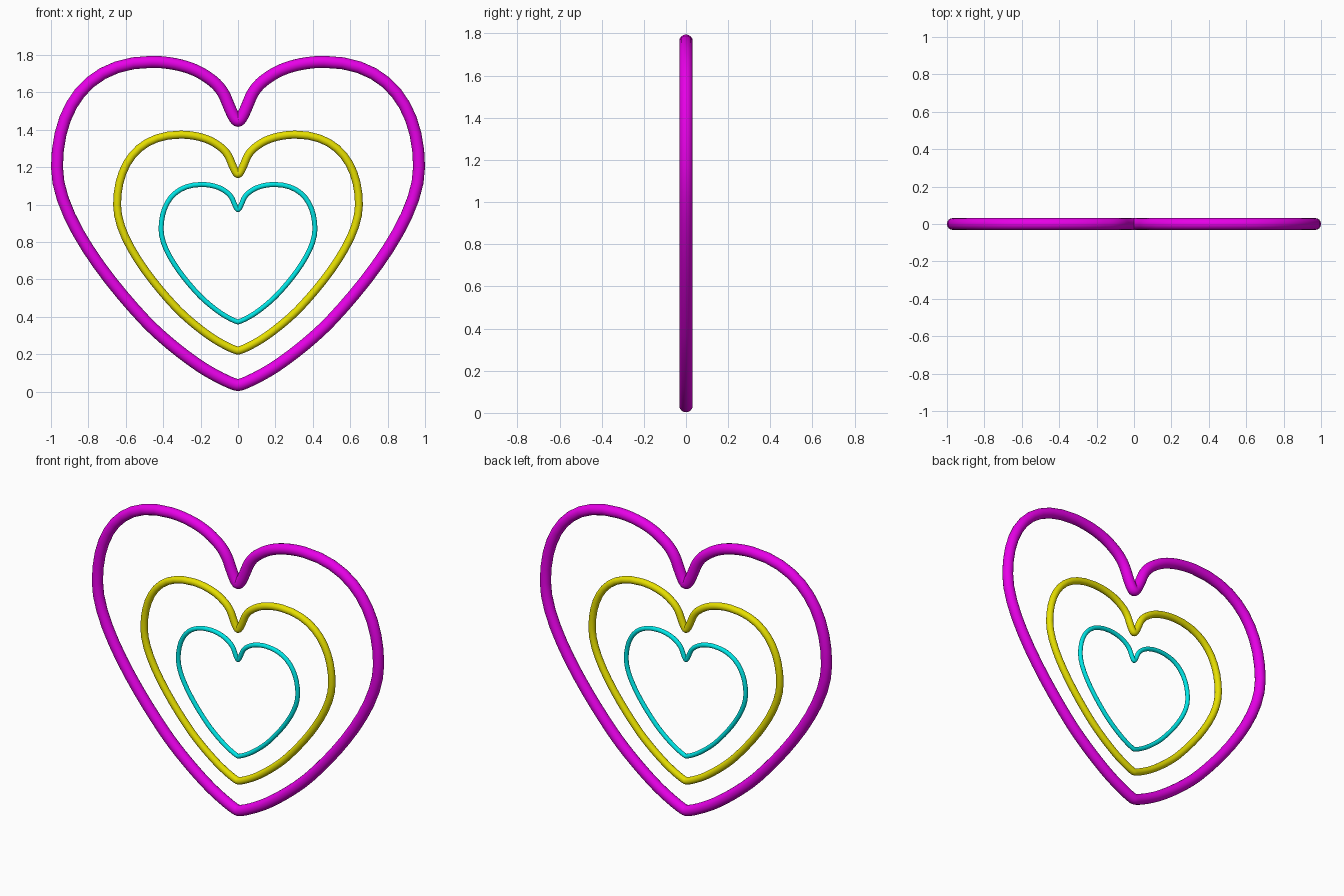
import bpy

if "Cube" in bpy.data.objects:
    bpy.data.objects.remove(bpy.data.objects["Cube"])

# Right half of the heart from notch to tip: (point, incoming, outgoing) in x, z
NOTCH = ((0, 1.447), None, (0.016, 1.447))
RIGHT = [
    ((0.068, 1.575), (0.038, 1.50), (0.10, 1.64)),
    ((0.18, 1.692), (0.137, 1.663), (0.25, 1.738)),
    ((0.46, 1.763), (0.36, 1.763), (0.81, 1.763)),
    ((0.968, 1.20), (0.968, 1.51), (0.968, 0.93)),
    ((0.505, 0.388), (0.68, 0.575), (0.40, 0.275)),
    ((0.176, 0.118), (0.245, 0.160), (0.10, 0.072)),
]
TIP = ((0, 0.035), (0.02, 0.035), None)


def flip(p):
    return (-p[0], p[1])


def heart_knots():
    left = [(flip(p), flip(b), flip(a)) for p, a, b in reversed(RIGHT)]
    notch = (NOTCH[0], flip(NOTCH[2]), NOTCH[2])
    tip = (TIP[0], TIP[1], flip(TIP[1]))
    return [notch] + RIGHT + [tip] + left


def heart_tube(name, scale, lift, radius, color):
    def place(p):
        return (p[0] * scale, 0, lift + p[1] * scale)

    cu = bpy.data.curves.new(name, 'CURVE')
    cu.dimensions = '3D'
    cu.twist_mode = 'MINIMUM'
    cu.resolution_u = 10
    cu.bevel_depth = radius
    cu.bevel_resolution = 6
    sp = cu.splines.new('BEZIER')
    knots = heart_knots()
    sp.bezier_points.add(len(knots) - 1)
    for bp, (p, a, b) in zip(sp.bezier_points, knots):
        bp.handle_left_type = bp.handle_right_type = 'FREE'
        bp.co, bp.handle_left, bp.handle_right = place(p), place(a), place(b)
    sp.use_cyclic_u = True
    sp.use_smooth = True
    mat = bpy.data.materials.new(name + "_color")
    mat.diffuse_color = color
    mat.use_nodes = True
    mat.node_tree.nodes["Principled BSDF"].inputs["Base Color"].default_value = mat.diffuse_color
    cu.materials.append(mat)
    ob = bpy.data.objects.new(name, cu)
    bpy.context.collection.objects.link(ob)


# Three nested heart outlines
heart_tube("outer_heart", 1.0, 0.0, 0.032, (0.8, 0.0, 0.8, 1))
heart_tube("middle_heart", 0.668, 0.196, 0.0212, (0.8, 0.74, 0.0, 1))
heart_tube("inner_heart", 0.425, 0.358, 0.0134, (0.0, 0.8, 0.8, 1))
